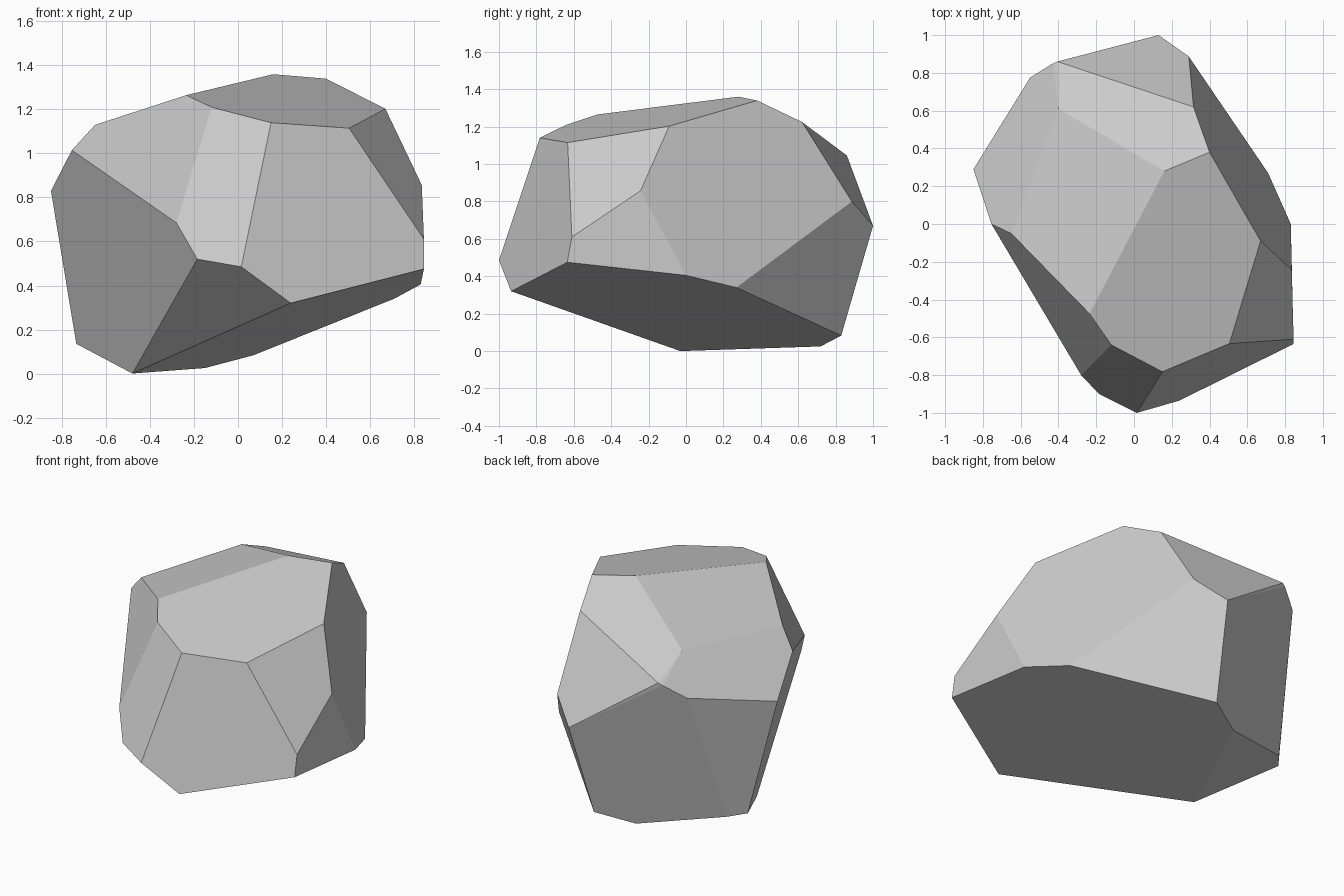
import bpy, bmesh
from math import radians

# Corner points of the chiselled boulder, grouped by height
foot = [(-.48, -.03, 0), (-.15, .72, .025), (.07, .83, .083), (-.655, .527, .13), (-.735, .425, .135)]
skirt = [(.24, -.935, .32), (.71, .27, .34), (.83, 0, .405), (.845, -.635, .475),
         (.015, -1, .485), (-.185, -.9, .52), (.845, -.61, .61)]
belly = [(.13, 1, .67), (-.28, -.8, .685), (.29, .887, .80), (-.85, .29, .83),
         (.835, -.243, .857), (-.55, .775, .955)]
shoulder = [(-.755, 0, 1.015), (-.43, .85, 1.033), (-.405, .86, 1.046), (.505, -.633, 1.115),
            (-.65, -.05, 1.13), (.15, -.782, 1.14), (-.57, .115, 1.148), (-.4, .61, 1.157)]
crown = [(.67, -.09, 1.203), (-.12, -.64, 1.21), (.315, .62, 1.225), (-.235, -.475, 1.265),
         (.05, .12, 1.34), (.40, .38, 1.34), (.16, .28, 1.36)]

# Wrap the corners in a convex shell
bm = bmesh.new()
for p in foot + skirt + belly + shoulder + crown:
    bm.verts.new(p)
bmesh.ops.convex_hull(bm, input=bm.verts[:])
loose = [v for v in bm.verts if not v.link_faces]
bmesh.ops.delete(bm, geom=loose, context='VERTS')

# Merge triangles lying in the same flat facet
bmesh.ops.dissolve_limit(bm, angle_limit=radians(4), verts=bm.verts[:], edges=bm.edges[:])
bmesh.ops.recalc_face_normals(bm, faces=bm.faces[:])

mesh = bpy.data.meshes.new("boulder")
bm.to_mesh(mesh)
bm.free()
bpy.context.collection.objects.link(bpy.data.objects.new("boulder", mesh))
